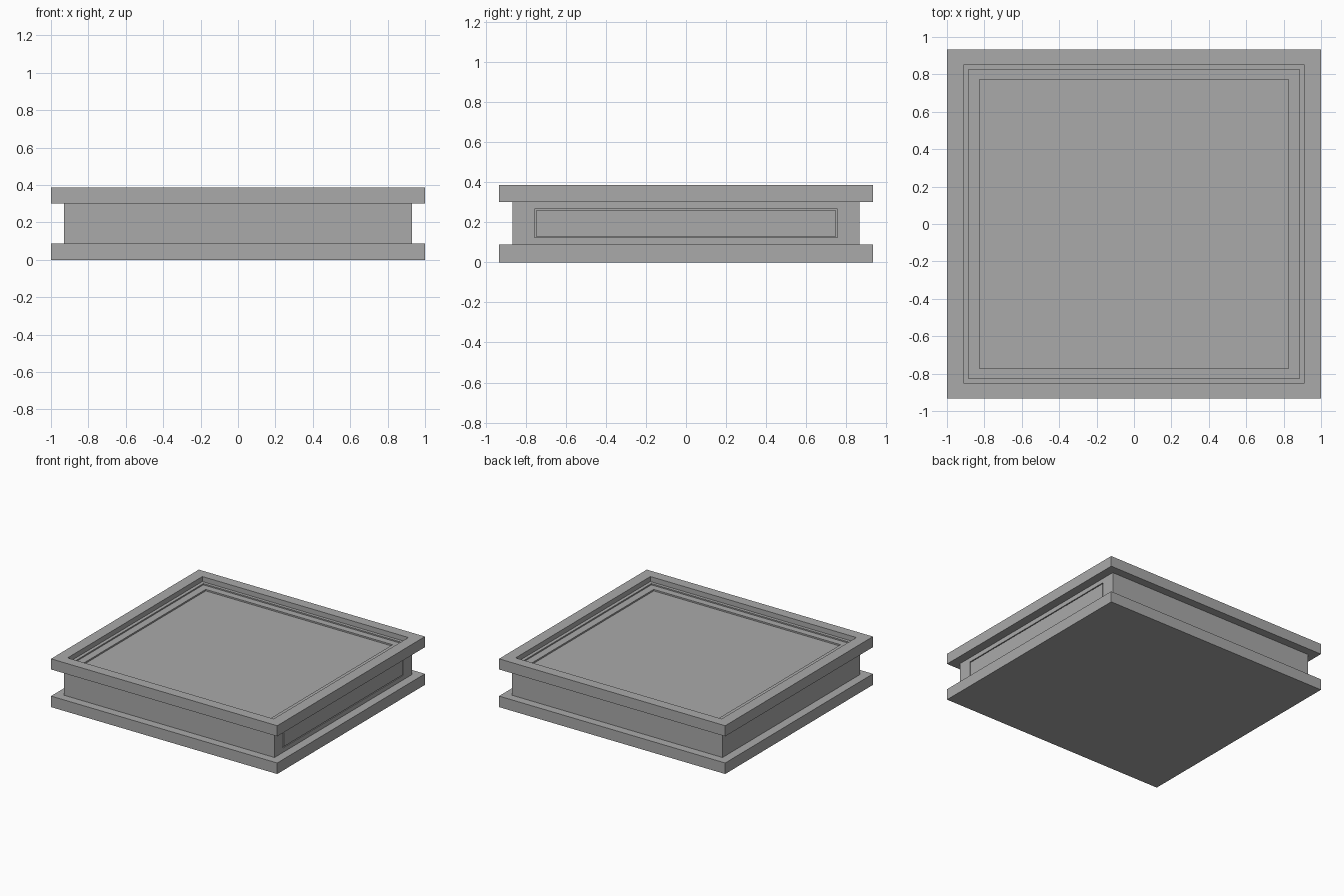
import bpy, bmesh

if "Cube" in bpy.data.objects:
    bpy.data.objects.remove(bpy.data.objects["Cube"])

grey = bpy.data.materials.new("plain grey")
grey.diffuse_color = (0.4, 0.4, 0.4, 1)
grey.use_nodes = True
grey.node_tree.nodes["Principled BSDF"].inputs["Base Color"].default_value = grey.diffuse_color


def loft(name, rings):
    """Join successive four-corner rings with quads and cap both ends."""
    bm = bmesh.new()
    loops = [[bm.verts.new(p) for p in ring] for ring in rings]
    for a, b in zip(loops, loops[1:]):
        for i in range(4):
            j = (i + 1) % 4
            bm.faces.new((a[i], a[j], b[j], b[i]))
    bm.faces.new(loops[0])
    bm.faces.new(loops[-1])
    bmesh.ops.recalc_face_normals(bm, faces=bm.faces)
    mesh = bpy.data.meshes.new(name)
    bm.to_mesh(mesh)
    bm.free()
    mesh.materials.append(grey)
    obj = bpy.data.objects.new(name, mesh)
    bpy.context.collection.objects.link(obj)
    return obj


def flat(hx, hy, z):
    """Horizontal rectangle."""
    return [(-hx, -hy, z), (hx, -hy, z), (hx, hy, z), (-hx, hy, z)]


def upright(x, hy, z0, z1):
    """Rectangle facing sideways."""
    return [(x, -hy, z0), (x, hy, z0), (x, hy, z1), (x, -hy, z1)]


Z1, Z2, TOP = 0.088, 0.301, 0.386

# Base slab
loft("base_slab", [flat(1, 0.933, 0), flat(1, 0.933, Z1)])

# Narrower body with a grooved panel outline on the right side
BX, BY = 0.93, 0.867
loft("body", [
    upright(-BX, BY, Z1, Z2), upright(BX, BY, Z1, Z2),
    upright(BX, 0.757, 0.123, 0.266), upright(BX - 0.01, 0.757, 0.123, 0.266),
    upright(BX - 0.01, 0.75, 0.13, 0.259), upright(BX, 0.75, 0.13, 0.259),
])

# Top tray with rim and stepped recess
steps = [(0.911, 0.851, 0.04), (0.885, 0.826, 0.05), (0.826, 0.772, 0.062)]
rings = [flat(1, 0.933, Z2), flat(1, 0.933, TOP)]
z = TOP
for hx, hy, depth in steps:
    rings.append(flat(hx, hy, z))
    z = TOP - depth
    rings.append(flat(hx, hy, z))
loft("top_tray", rings)
